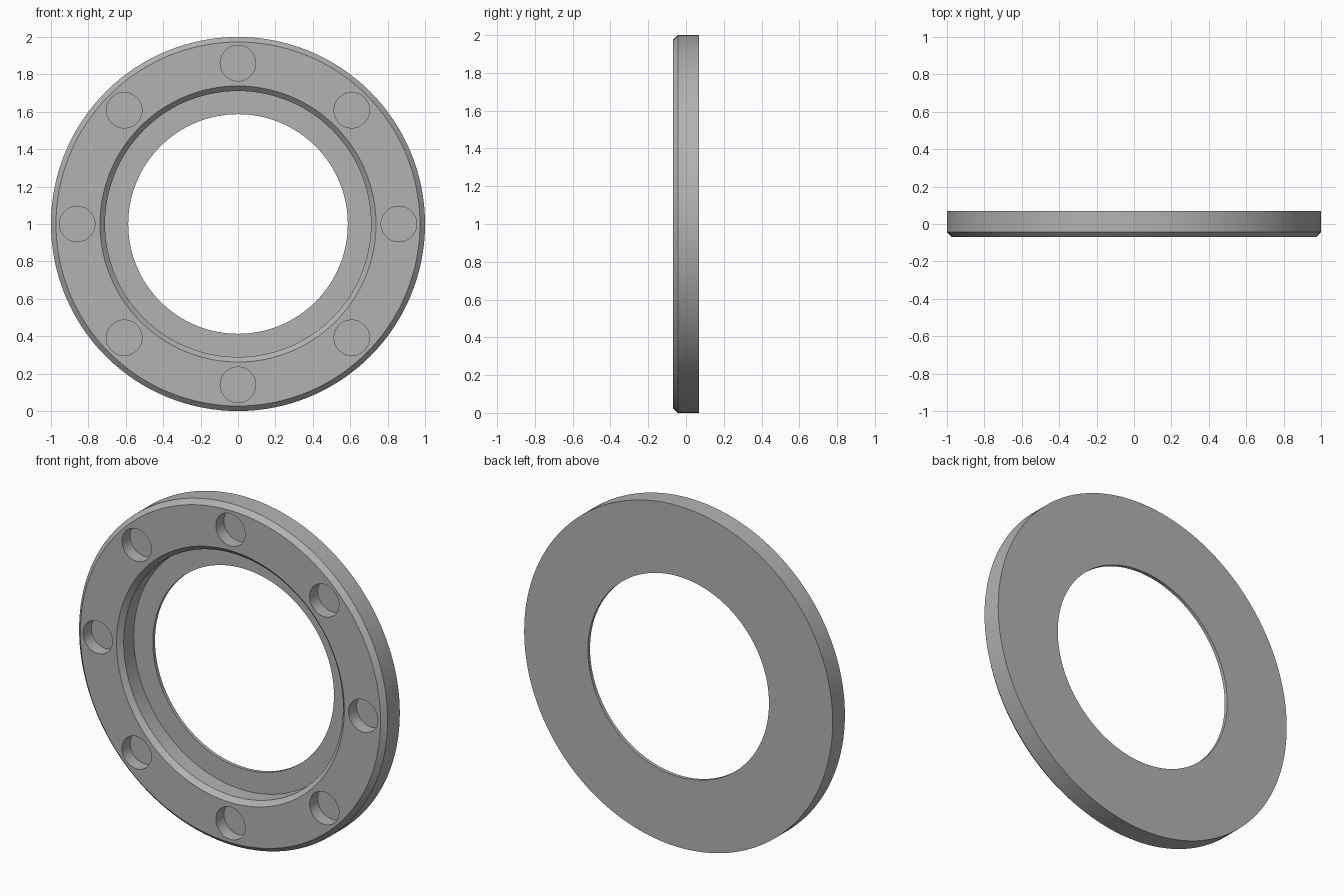
import bpy, bmesh, math
from mathutils import Matrix, Vector

cube = bpy.data.objects.get("Cube")
if cube:
    bpy.data.objects.remove(cube, do_unlink=True)

SEGMENTS = 128
FRONT, BACK = -0.07, 0.07
CHAMFER = 0.027
FLOOR = 0.05          # depth position of the recess floor
HOLE_COUNT, HOLE_RADIUS, HOLE_CIRCLE, HOLE_DEPTH = 8, 0.095, 0.86, 0.075
CENTRE = Vector((0, 0, 1))

# One grey metal
metal = bpy.data.materials.new("grey metal")
metal.use_nodes = True
grey = (0.45, 0.45, 0.45, 1)
metal.diffuse_color = grey
metal.node_tree.nodes["Principled BSDF"].inputs["Base Color"].default_value = grey


def make_object(name, bm):
    bmesh.ops.recalc_face_normals(bm, faces=bm.faces)
    mesh = bpy.data.meshes.new(name)
    bm.to_mesh(mesh)
    bm.free()
    mesh.materials.append(metal)
    obj = bpy.data.objects.new(name, mesh)
    bpy.context.collection.objects.link(obj)
    return obj


# Flange ring: (radius, depth) section turned around the y axis
section = [
    (0.587, BACK), (1.0, BACK), (1.0, FRONT + CHAMFER), (1.0 - CHAMFER, FRONT),
    (0.738, FRONT), (0.738 - CHAMFER, FRONT + CHAMFER), (0.738 - CHAMFER, FLOOR),
    (0.587, FLOOR),
]
bm = bmesh.new()
rings = []
for i in range(SEGMENTS):
    a = math.tau * i / SEGMENTS
    rings.append([bm.verts.new(CENTRE + Vector((r * math.cos(a), y, r * math.sin(a))))
                  for r, y in section])
for i, ring in enumerate(rings):
    following = rings[(i + 1) % SEGMENTS]
    for j in range(len(section)):
        k = (j + 1) % len(section)
        bm.faces.new((ring[j], ring[k], following[k], following[j]))
flange = make_object("flange_ring", bm)

# Blind bolt holes, evenly spaced in the front face
bm = bmesh.new()
for i in range(HOLE_COUNT):
    a = math.tau * i / HOLE_COUNT
    spot = CENTRE + Vector((HOLE_CIRCLE * math.cos(a), FRONT, HOLE_CIRCLE * math.sin(a)))
    bmesh.ops.create_cone(
        bm, cap_ends=True, segments=48, radius1=HOLE_RADIUS, radius2=HOLE_RADIUS,
        depth=2 * HOLE_DEPTH,
        matrix=Matrix.Translation(spot) @ Matrix.Rotation(math.pi / 2, 4, "X"))
cutter = make_object("bolt_hole_cutter", bm)
cutter.hide_render = True

cut = flange.modifiers.new("bolt holes", "BOOLEAN")
cut.operation = "DIFFERENCE"
cut.solver = "EXACT"
cut.object = cutter
bpy.ops.object.select_all(action="DESELECT")
flange.select_set(True)
bpy.context.view_layer.objects.active = flange
bpy.ops.object.modifier_apply(modifier=cut.name)
bpy.data.objects.remove(cutter, do_unlink=True)

# Round walls smooth, edges crisp
bpy.ops.object.shade_smooth_by_angle(angle=math.radians(30))
